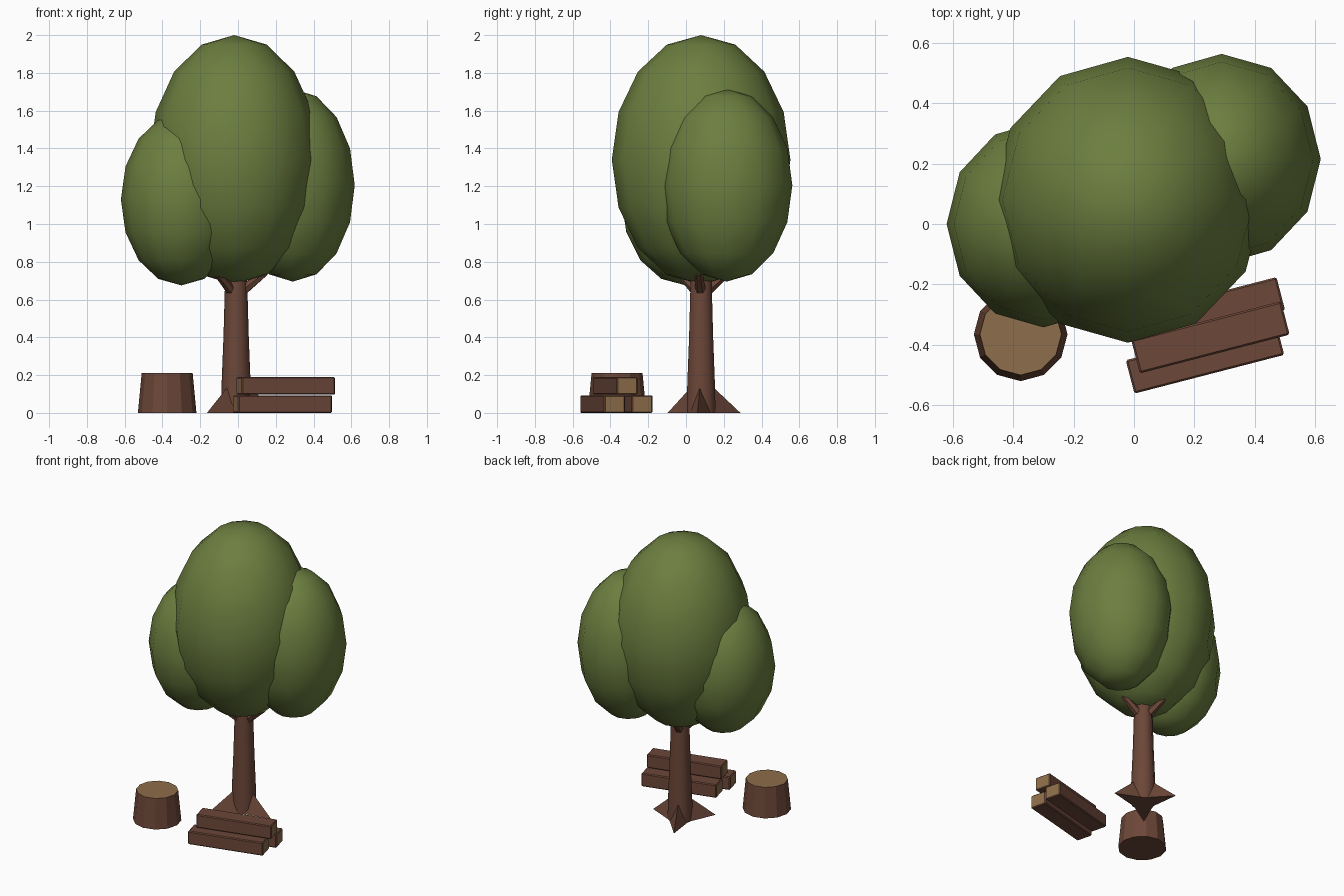
import bpy, bmesh, math
from mathutils import Matrix, Vector

cube = bpy.data.objects.get("Cube")
if cube:
    bpy.data.objects.remove(cube, do_unlink=True)


def material(name, rgb):
    m = bpy.data.materials.new(name)
    m.use_nodes = True
    m.diffuse_color = (*rgb, 1)
    bsdf = m.node_tree.nodes["Principled BSDF"]
    bsdf.inputs["Base Color"].default_value = (*rgb, 1)
    bsdf.inputs["Roughness"].default_value = 0.9
    return m


LEAF = material("leaf_green", (0.150, 0.210, 0.050))
BARK = material("bark_brown", (0.150, 0.063, 0.040))
CUT = material("cut_wood_tan", (0.270, 0.155, 0.070))


def finish(name, bm, mats, smooth=None):
    bmesh.ops.recalc_face_normals(bm, faces=bm.faces)
    mesh = bpy.data.meshes.new(name)
    bm.to_mesh(mesh)
    bm.free()
    for m in mats:
        mesh.materials.append(m)
    obj = bpy.data.objects.new(name, mesh)
    bpy.context.collection.objects.link(obj)
    if smooth:
        bpy.ops.object.select_all(action='DESELECT')
        obj.select_set(True)
        bpy.context.view_layer.objects.active = obj
        bpy.ops.object.shade_smooth_by_angle(angle=math.radians(smooth))
    return obj


# Leafy crowns: stretched low-poly spheres
def crown(name, centre, radii):
    bm = bmesh.new()
    bmesh.ops.create_uvsphere(bm, u_segments=12, v_segments=8, radius=1)
    bmesh.ops.transform(bm, verts=bm.verts,
                        matrix=Matrix.Translation(centre) @ Matrix.Diagonal((*radii, 1)))
    finish(name, bm, [LEAF], 60)


crown("main_crown", (-0.02, 0.08, 1.34), (0.45, 0.473, 0.66))
crown("left_crown", (0.29, 0.215, 1.205), (0.328, 0.348, 0.51))
crown("right_crown", (-0.3, 0.0, 1.13), (0.32, 0.342, 0.455))

# Trunk: rings of a tapering profile
TRUNK = Vector((-0.01, 0.08, 0))


def loft(bm, rings, sides):
    """Skin circles given as (centre, radius, axis)."""
    loops = []
    for centre, radius, axis in rings:
        turn = Vector(axis).to_track_quat('Z', 'Y')
        loops.append([bm.verts.new(Vector(centre) + turn @ Vector(
            (radius * math.cos(a), radius * math.sin(a), 0)))
            for a in (math.tau * i / sides for i in range(sides))])
    for low, high in zip(loops, loops[1:]):
        for i in range(sides):
            j = (i + 1) % sides
            bm.faces.new((low[i], low[j], high[j], high[i]))
    bm.faces.new(loops[0][::-1])
    bm.faces.new(loops[-1])


bm = bmesh.new()
loft(bm, [(TRUNK + Vector((0, 0, z)), r, (0, 0, 1))
          for z, r in ((0, 0.08), (0.15, 0.077), (0.4, 0.067), (0.65, 0.06), (0.8, 0.055))], 10)
finish("trunk", bm, [BARK], 50)

# Roots and short branches fan out in three directions
for n, (angle, reach) in enumerate(((-5, 0.225), (115, 0.23), (229, 0.235)), 1):
    a = math.radians(angle)
    out = Vector((math.cos(a), math.sin(a), 0))
    side = Vector((-out.y, out.x, 0))
    up = Vector((0, 0, 1))

    bm = bmesh.new()
    tip = bm.verts.new(TRUNK + out * reach)
    ridge = bm.verts.new(TRUNK + out * 0.072 + up * 0.135)
    core = bm.verts.new(TRUNK + out * 0.02 + up * 0.135)
    left = bm.verts.new(TRUNK + out * 0.05 + side * 0.058)
    right = bm.verts.new(TRUNK + out * 0.05 - side * 0.058)
    for face in ((tip, left, ridge), (tip, ridge, right), (tip, right, left),
                 (ridge, left, core), (ridge, core, right), (core, left, right)):
        bm.faces.new(face)
    finish(f"root_{n}", bm, [BARK])

    bm = bmesh.new()
    axis = out + up * 0.8
    start = TRUNK + out * 0.025 + up * 0.64
    loft(bm, [(start, 0.03, axis), (start + axis * 0.13, 0.02, axis)], 6)
    finish(f"branch_{n}", bm, [BARK], 40)

# Stump with a pale cut top
bm = bmesh.new()
bmesh.ops.create_cone(bm, cap_ends=True, segments=12, radius1=0.155, radius2=0.135, depth=0.21)
bmesh.ops.translate(bm, verts=bm.verts, vec=(-0.375, -0.365, 0.105))
bm.normal_update()
for f in bm.faces:
    f.material_index = int(f.normal.z > 0.9)
finish("stump", bm, [BARK, CUT])


# Stacked timber beams with pale ends
def beam(name, x, y, z):
    bm = bmesh.new()
    bmesh.ops.create_cube(bm, size=1)
    bmesh.ops.scale(bm, verts=bm.verts, vec=(0.512, 0.114, 0.093))
    bmesh.ops.bevel(bm, geom=bm.edges[:], offset=0.006, segments=1, affect='EDGES')
    bm.normal_update()
    for f in bm.faces:
        f.material_index = int(abs(f.normal.x) > 0.9)
    bmesh.ops.transform(bm, verts=bm.verts, matrix=Matrix.Translation((x, y, z))
                        @ Matrix.Rotation(math.radians(14.5), 4, 'Z'))
    finish(name, bm, [BARK, CUT])


beam("front_beam", 0.235, -0.442, 0.0465)
beam("back_beam", 0.238, -0.295, 0.0465)
beam("top_beam", 0.253, -0.375, 0.143)
